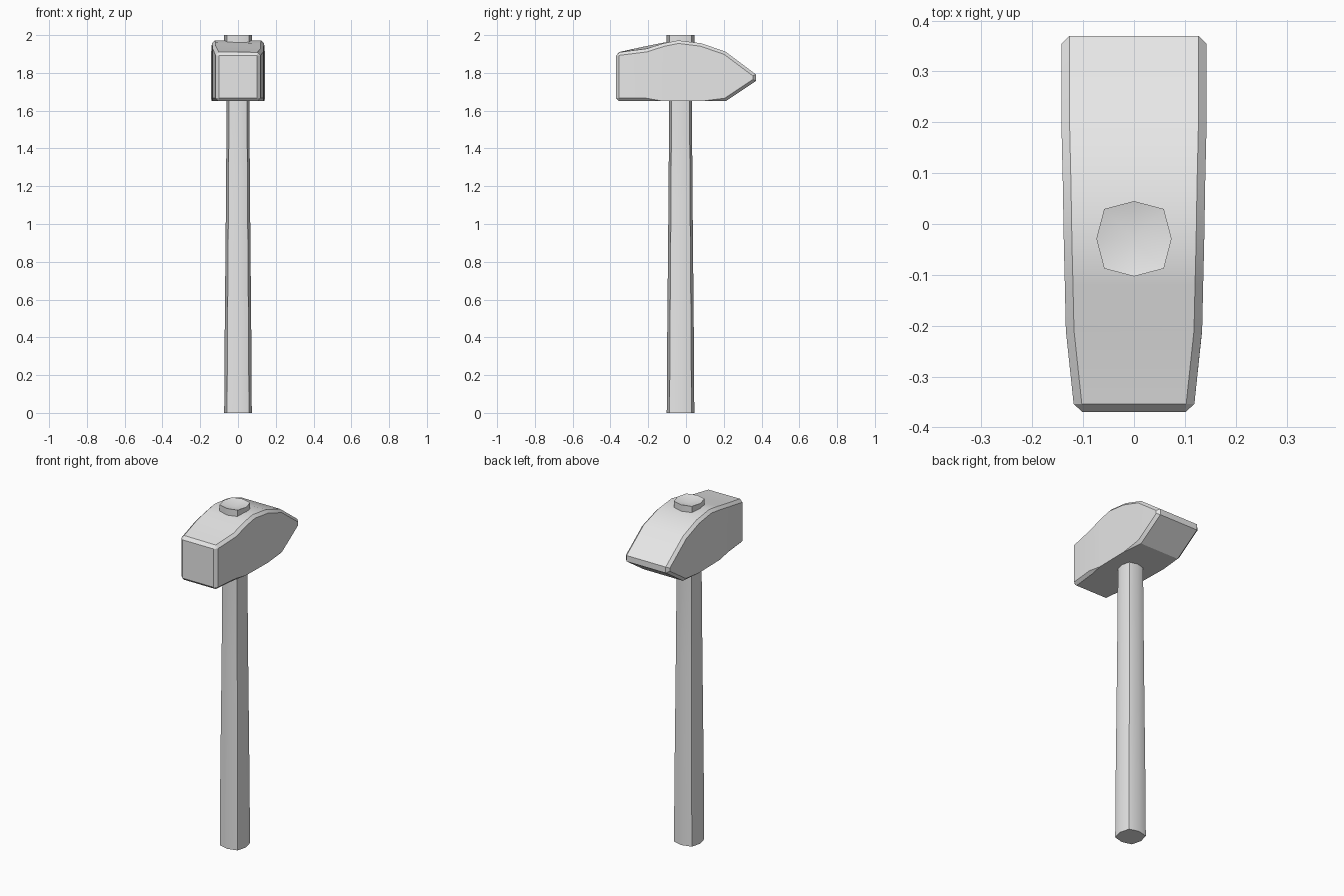
import bpy, bmesh, math

if "Cube" in bpy.data.objects:
    bpy.data.objects.remove(bpy.data.objects["Cube"])

grey = bpy.data.materials.new("plain_grey")
grey.use_nodes = True
colour = (0.8, 0.8, 0.8, 1)
grey.diffuse_color = colour
for node in grey.node_tree.nodes:
    if node.type == 'BSDF_PRINCIPLED':
        node.inputs["Base Color"].default_value = colour


def loft(bm, rings):
    """Join rings of points with quads and return the two end caps."""
    loops = [[bm.verts.new(p) for p in ring] for ring in rings]
    n = len(loops[0])
    for a, b in zip(loops, loops[1:]):
        for i in range(n):
            j = (i + 1) % n
            bm.faces.new((a[i], a[j], b[j], b[i]))
    return bm.faces.new(loops[0][::-1]), bm.faces.new(loops[-1])


def finish(bm, name):
    bmesh.ops.recalc_face_normals(bm, faces=bm.faces)
    mesh = bpy.data.meshes.new(name)
    bm.to_mesh(mesh)
    bm.free()
    mesh.materials.append(grey)
    mesh.shade_smooth()
    mesh.set_sharp_from_angle(angle=math.radians(30))
    obj = bpy.data.objects.new(name, mesh)
    bpy.context.collection.objects.link(obj)


# Hammer head: y, bottom, top, half width, left-right height change of the top
sections = [
    (-0.37, 1.65, 1.907, 0.117, 0),
    (-0.21, 1.65, 1.935, 0.134, 0.008),
    (-0.12, 1.65, 1.958, 0.136, 0.002),
    (-0.04, 1.65, 1.972, 0.138, 0),
    (0.08, 1.65, 1.957, 0.14, 0),
    (0.21, 1.65, 1.912, 0.143, 0),
    (0.37, 1.757, 1.792, 0.143, 0),
]
bm = bmesh.new()
front, back = loft(bm, [
    [(-w, y, low), (w, y, low), (w, y, top - tilt), (-w, y, top + tilt)]
    for y, low, top, w, tilt in sections])

# Chamfer the long corners, the striking face and the ends of the peen
edges = set(front.edges)
for e in bm.edges:
    a, b = (v.co for v in e.verts)
    if a.x * b.x > 0 and (abs(a.y - b.y) > 0.01 or e in back.edges):
        edges.add(e)
bmesh.ops.bevel(bm, geom=list(edges), offset=0.016, segments=1,
                affect='EDGES', clamp_overlap=True)
finish(bm, "hammer_head")


# Handle: rounded square section, tapering up and flared inside the head
def handle_ring(z, r):
    ring = []
    for i in range(8):
        a = i * math.pi / 4
        reach = r if i % 2 == 0 else r * 1.12
        ring.append((reach * math.cos(a), reach * math.sin(a) - 0.029, z))
    return ring


bm = bmesh.new()
levels = [(0, 0.073), (0.35, 0.071), (1.1, 0.064), (1.65, 0.06),
          (1.92, 0.072), (2.0, 0.074)]
bottom, top = loft(bm, [handle_ring(z, r) for z, r in levels])

# Shallow dish in the top of the handle
hub = bmesh.ops.poke(bm, faces=[top])["verts"][0]
hub.co.z -= 0.018
finish(bm, "handle")
